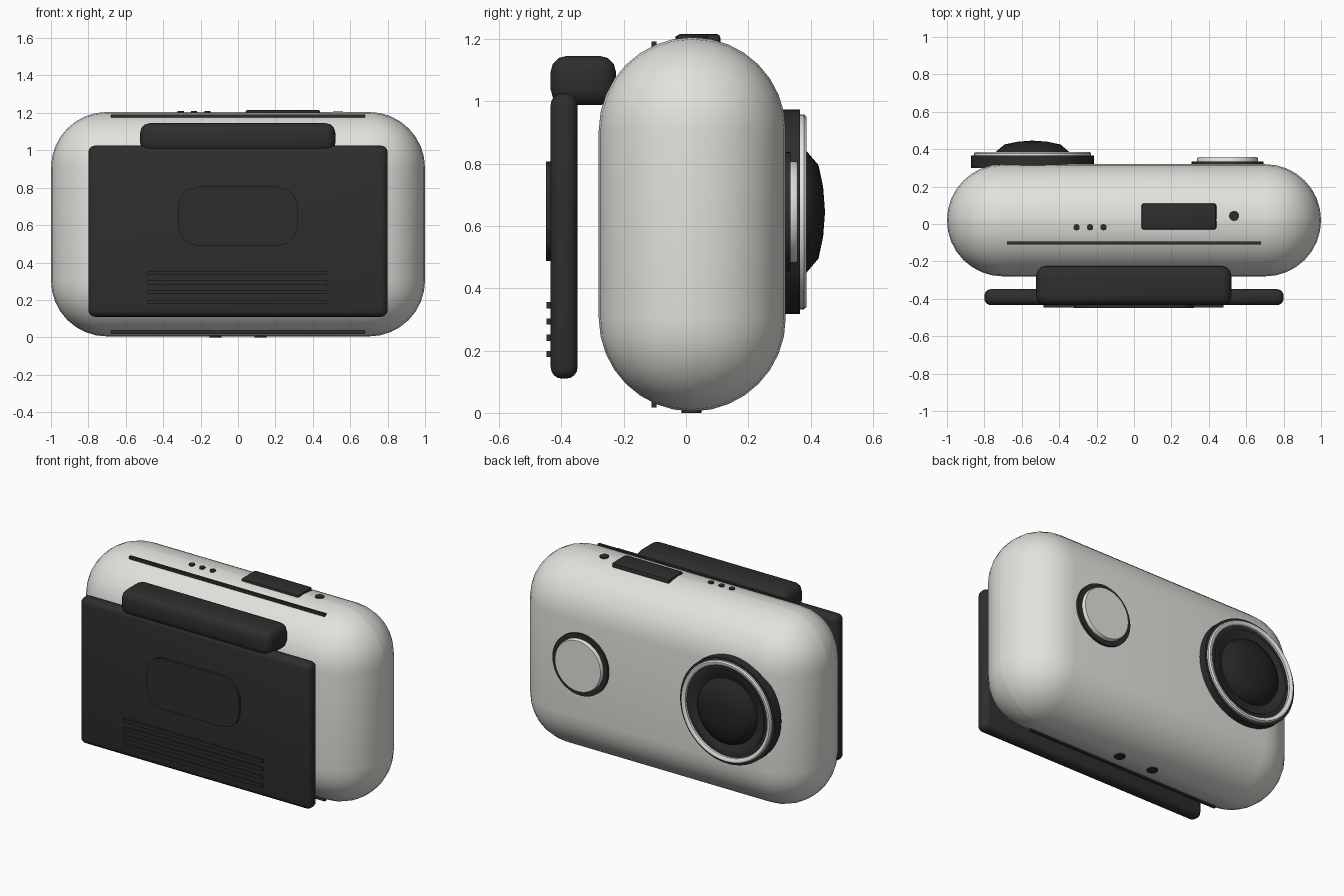
import bpy, bmesh, math
from mathutils import Matrix, Vector

if "Cube" in bpy.data.objects:
    bpy.data.objects.remove(bpy.data.objects["Cube"])


def material(name, rgb, rough=0.5):
    m = bpy.data.materials.new(name)
    m.use_nodes = True
    m.diffuse_color = (*rgb, 1)
    bsdf = m.node_tree.nodes["Principled BSDF"]
    bsdf.inputs["Base Color"].default_value = (*rgb, 1)
    bsdf.inputs["Roughness"].default_value = rough
    return m


SHELL = material("warm white", (0.76, 0.765, 0.72))
DARK = material("charcoal", (0.027, 0.027, 0.027))
GLASS = material("black glass", (0.018, 0.018, 0.018), 0.2)
SILVER = material("silver", (0.78, 0.78, 0.76), 0.3)


def finish(bm, name, mat, angle=40):
    bmesh.ops.recalc_face_normals(bm, faces=bm.faces)
    mesh = bpy.data.meshes.new(name)
    bm.to_mesh(mesh)
    bm.free()
    mesh.materials.append(mat)
    ob = bpy.data.objects.new(name, mesh)
    bpy.context.collection.objects.link(ob)
    bpy.ops.object.select_all(action="DESELECT")
    ob.select_set(True)
    bpy.context.view_layer.objects.active = ob
    bpy.ops.object.shade_smooth_by_angle(angle=math.radians(angle))
    return ob


def box(name, xs, ys, zs, mat, bevel=0, segments=3, axis=None):
    """Box between limits; bevels all edges, or only those along one axis."""
    bm = bmesh.new()
    bmesh.ops.create_cube(bm, size=1)
    for v in bm.verts:
        v.co = Vector([(a + b) / 2 + c * (b - a) for c, (a, b) in zip(v.co, (xs, ys, zs))])
    if bevel:
        edges = [e for e in bm.edges if axis is None or
                 abs((e.verts[0].co - e.verts[1].co).normalized()[axis]) > 0.9]
        bmesh.ops.bevel(bm, geom=edges, offset=bevel, segments=segments,
                        profile=0.5, affect="EDGES")
    return finish(bm, name, mat)


def lathe(name, x, z, profile, mat, steps=48):
    """Spin (radius, y) points about a line along y."""
    bm = bmesh.new()
    verts = [bm.verts.new((x + r, y, z)) for r, y in profile]
    edges = [bm.edges.new(pair) for pair in zip(verts, verts[1:])]
    bmesh.ops.spin(bm, geom=verts + edges, cent=(x, 0, z), axis=(0, 1, 0),
                   angle=math.tau, steps=steps)
    bmesh.ops.remove_doubles(bm, verts=bm.verts, dist=0.0005)
    return finish(bm, name, mat)


def dot(name, x, y, z, radius, height):
    bm = bmesh.new()
    bmesh.ops.create_cone(bm, cap_ends=True, segments=20, radius1=radius, radius2=radius,
                          depth=height, matrix=Matrix.Translation((x, y, z)))
    return finish(bm, name, DARK)


# Rounded shell
box("body", (-1, 1), (-0.28, 0.32), (0.005, 1.205), SHELL, 0.299, 8)

# Flip screen with hinge, raised pad and grip ribs
box("screen_panel", (-0.8, 0.8), (-0.434, -0.348), (0.11, 1.025), DARK, 0.036, 4)
box("hinge", (-0.523, 0.52), (-0.434, -0.225), (0.987, 1.145), DARK, 0.05, 3)
box("screen_pad", (-0.32, 0.32), (-0.449, -0.42), (0.488, 0.806), DARK, 0.11, 3, axis=1)
for i in range(4):
    z = 0.345 - i * 0.052
    box(f"grip_rib_{i + 1}", (-0.485, 0.478), (-0.447, -0.42), (z - 0.01, z + 0.01), DARK)

# Seam strips on top and bottom
for name, z in (("top_seam", 1.18), ("bottom_seam", 0.03)):
    box(name, (-0.68, 0.678), (-0.11, -0.094), (z - 0.012, z + 0.012), DARK)

# Top controls
box("top_button", (0.04, 0.44), (-0.03, 0.11), (1.17, 1.216), DARK, 0.012, 2)
dot("indicator", 0.535, 0.043, 1.195, 0.027, 0.026)
for i in range(3):
    dot(f"microphone_{i + 1}", -0.307 + i * 0.072, -0.017, 1.195, 0.017, 0.028)

# Feet
for side, x in (("left", 0.12), ("right", -0.12)):
    dot(f"{side}_foot", x, 0.018, 0.012, 0.032, 0.024)

# Lens
LX, Z = -0.543, 0.645
lathe("lens_barrel", LX, Z, [(0, 0.3), (0.328, 0.3), (0.328, 0.366), (0.26, 0.366),
                             (0.26, 0.372), (0.24, 0.372), (0.225, 0.36), (0, 0.36)], DARK)
lathe("lens_trim", LX, Z, [(0.313, 0.36), (0.313, 0.378), (0.306, 0.386), (0.294, 0.386),
                           (0.284, 0.378), (0.282, 0.36)], SILVER)
lathe("lens_dome", LX, Z, [(0.205, 0.355), (0.197, 0.385), (0.15, 0.425),
                           (0.08, 0.44), (0, 0.446)], GLASS)

# Record button
lathe("button_ring", 0.5, Z, [(0, 0.3), (0.192, 0.3), (0.192, 0.335), (0, 0.335)], DARK)
lathe("button_cap", 0.5, Z, [(0, 0.33), (0.163, 0.33), (0.163, 0.352),
                             (0.158, 0.358), (0, 0.358)], SHELL)
